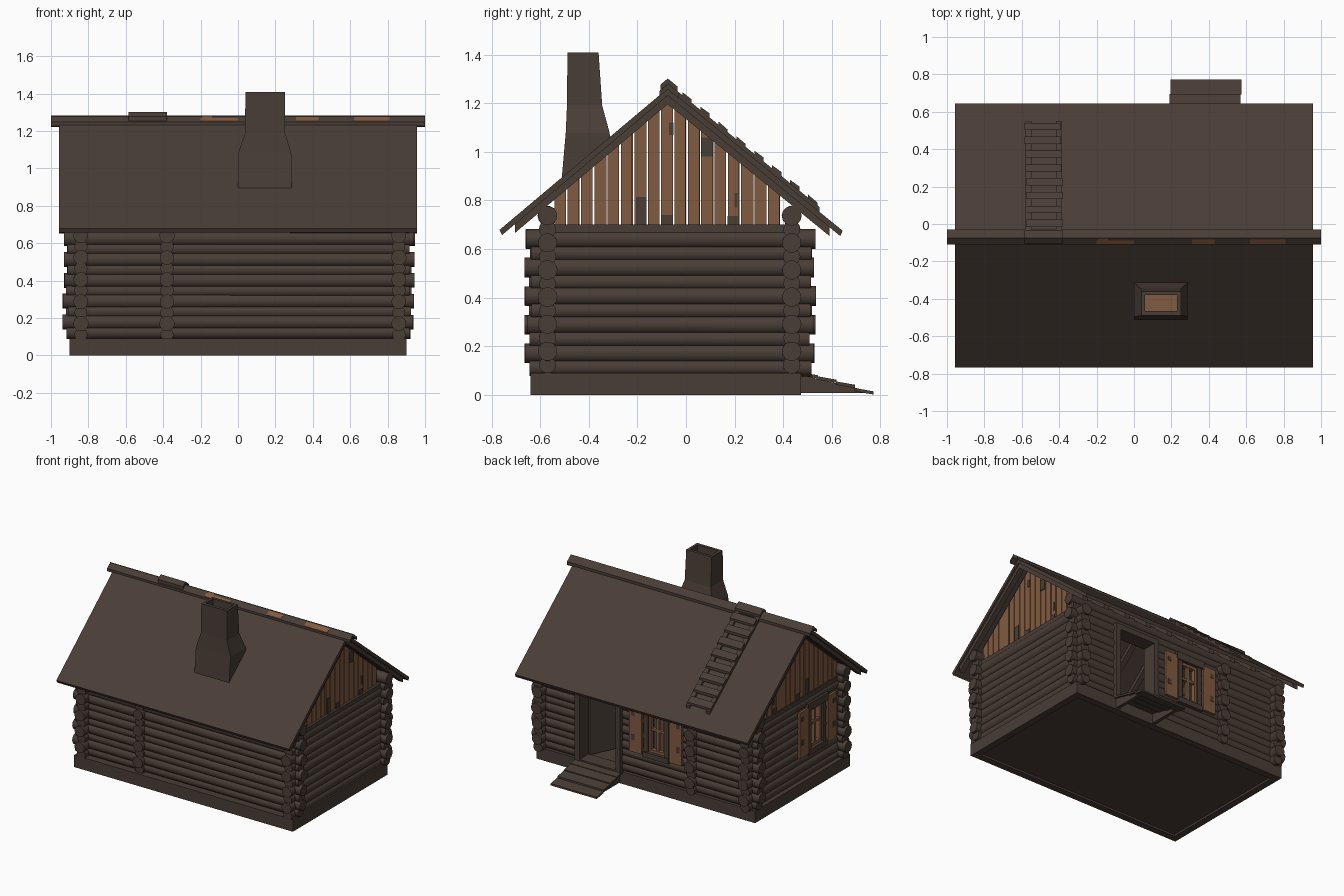
import bpy, bmesh, math, random
from mathutils import Matrix, Vector

if "Cube" in bpy.data.objects:
    bpy.data.objects.remove(bpy.data.objects["Cube"])

random.seed(4)
RY, RZ = -0.075, 1.262            # ridge line


def material(name, rgb):
    m = bpy.data.materials.new(name)
    m.diffuse_color = (*rgb, 1)
    m.use_nodes = True
    m.node_tree.nodes["Principled BSDF"].inputs["Base Color"].default_value = m.diffuse_color
    return m


DARK = material("dark weathered wood", (0.068, 0.047, 0.037))
TAN = material("bare tan wood", (0.220, 0.103, 0.051))


def finish(name, bm, mats, smooth=False):
    bmesh.ops.recalc_face_normals(bm, faces=bm.faces)
    me = bpy.data.meshes.new(name)
    bm.to_mesh(me)
    bm.free()
    for m in mats:
        me.materials.append(m)
    ob = bpy.data.objects.new(name, me)
    bpy.context.collection.objects.link(ob)
    if smooth:
        bpy.ops.object.select_all(action='DESELECT')
        ob.select_set(True)
        bpy.context.view_layer.objects.active = ob
        bpy.ops.object.shade_smooth_by_angle(angle=math.radians(40))
    return ob


def prism(bm, pts, x0, x1):
    """Extrude a (y, z) profile from x0 to x1."""
    a = [bm.verts.new((x0, y, z)) for y, z in pts]
    b = [bm.verts.new((x1, y, z)) for y, z in pts]
    bm.faces.new(a)
    bm.faces.new(b[::-1])
    for i in range(len(pts)):
        j = (i + 1) % len(pts)
        bm.faces.new((a[i], b[i], b[j], a[j]))


def box(bm, x0, x1, y0, y1, z0, z1):
    prism(bm, [(y0, z0), (y1, z0), (y1, z1), (y0, z1)], x0, x1)


def boxes(name, mat, items, matrix=None):
    bm = bmesh.new()
    for it in items:
        box(bm, *it)
    if matrix:
        bm.transform(matrix)
    return finish(name, bm, [mat])


def roof_z(y):
    return RZ - (0.842 * (RY - y) if y < RY else 0.815 * (y - RY))


def strip(bm, ya, yb, lo, hi, x0, x1):
    """Board lying along a roof slope, offset lo..hi from the roof surface."""
    prism(bm, [(ya, roof_z(ya) + lo), (yb, roof_z(yb) + lo),
               (yb, roof_z(yb) + hi), (ya, roof_z(ya) + hi)], x0, x1)


def log(bm, axis, a, b, c, z, r):
    rot = Matrix.Rotation(math.pi / 2, 4, 'Y' if axis == 'x' else 'X')
    mid = (a + b) / 2
    loc = Vector((mid, c, z) if axis == 'x' else (c, mid, z))
    bmesh.ops.create_cone(bm, cap_ends=True, segments=14, radius1=r, radius2=r * random.uniform(.95, 1.0),
                          depth=b - a, matrix=Matrix.Translation(loc) @ rot)


def log_wall(name, axis, c, lo, hi, z0, step, count, holes=()):
    """Stack of alternating thick and thin logs, split at door and window holes (a, b, z0, z1)."""
    bm = bmesh.new()
    for k in range(count):
        z, big = z0 + step * k, k % 2
        r = 0.041 if big else 0.036
        ends = 0 if big else 0.018
        start = lo + ends + random.uniform(-.006, .006)
        stop = hi - ends + random.uniform(-.006, .006)
        for a, b, h0, h1 in sorted(holes):
            if h0 < z < h1:
                log(bm, axis, start, a, c, z, r)
                start = b
        log(bm, axis, start, stop, c, z, r)
    finish(name, bm, [DARK], True)


# Foundation ring and floor
boxes("foundation", DARK, [(-.90, .90, -.64, -.59, 0, .09), (-.90, .90, .42, .473, 0, .09),
                           (-.90, -.85, -.59, .42, 0, .09), (.85, .90, -.59, .42, 0, .09)])
boxes("floor", DARK, [(-.86, .86, -.60, .43, .015, .088)])

# Log walls
WB, WL = -0.09, -0.28             # window centres on back and left walls
log_wall("front_log_wall", 'x', -.57, -.933, .94, .123, .0558, 12)
log_wall("back_log_wall", 'x', .435, -.933, .94, .123, .0558, 12,
         [(.22, .54, 0, .64), (WB - .09, WB + .09, .28, .6)])
log_wall("left_log_wall", 'y', -.84, -.66, .53, .112, .0588, 10, [(WL - .09, WL + .09, .28, .6)])
log_wall("right_log_wall", 'y', .86, -.66, .53, .112, .0588, 10)
log_wall("inner_log_wall", 'y', -.38, -.64, .51, .112, .0588, 10)
boxes("gable_sills", DARK, [(x - .03, x + .03, -.55, .42, .66, .70) for x in (-.84, .86)])

# Gable planks with slanted tops, and dark worn patches on them
for side, x in (("left", -.85), ("right", .86)):
    bm = bmesh.new()
    n, y0, y1 = 17, -.542, .392
    w = (y1 - y0) / n
    for i in range(n):
        a, b = y0 + i * w, y0 + (i + 1) * w - random.uniform(.004, .010)
        top = [(b, roof_z(b) - .065), (a, roof_z(a) - .065)]
        if a < RY < b:
            top.insert(1, (RY, RZ - .065))
        prism(bm, [(a, .695), (b, .695)] + top, x - .012, x + .012)
    finish(side + "_gable_planks", bm, [TAN])
    px = x + math.copysign(.014, x)
    boxes(side + "_gable_patches", DARK,
          [(px - .004, px + .004, *p) for p in
           ((.062, .11, .98, 1.06), (-.205, -.165, .70, .815), (-.10, -.056, .70, .74),
            (.17, .215, .70, .735), (-.07, -.052, 1.07, 1.12), (.20, .213, .77, .83))])

# Roof slabs and rafters beneath
bm = bmesh.new()
prism(bm, [(y, roof_z(y)) for y in (-.768, RY, .645)] +
      [(y, roof_z(y) - .03) for y in (.635, RY, -.757)], -.957, .957)
finish("roof", bm, [DARK])
bm = bmesh.new()
for i in range(11):
    x = -.925 + i * .185
    strip(bm, -.705, RY, -.066, -.028, x - .02, x + .02)
    strip(bm, RY, .59, -.066, -.028, x - .02, x + .02)
finish("rafters", bm, [DARK])

# Ridge cap boards with bare patches
bm = bmesh.new()
strip(bm, -.11, RY, -.005, .016, -1, 1)
strip(bm, RY, -.03, -.005, .02, -1, 1)
finish("ridge_boards", bm, [DARK])
bm = bmesh.new()
for a, b, y in ((-.19, -.14, -.095), (-.2, 0, -.106), (.31, .43, -.1), (.62, .81, -.1)):
    strip(bm, -.108, y + .018, .014, .019, a, b)
finish("ridge_patches", bm, [TAN])

# Roof ladder on the back slope, hooked over the ridge
bm = bmesh.new()
for x in (-.565, -.40):
    strip(bm, RY, .55, 0, .02, x - .016, x + .016)
for i in range(8):
    y = -.015 + i * .074
    j, t = random.uniform(-.008, .008), random.uniform(.0, .008)
    prism(bm, [(y, roof_z(y) + .018), (y + .038, roof_z(y + .038) + .016),
               (y + .038, roof_z(y + .038) + .030 + t), (y, roof_z(y) + .033)], -.58 + j, -.385 + j)
strip(bm, -.105, RY, .014, .04, -.585, -.38)
strip(bm, RY, -.035, .014, .04, -.585, -.38)
finish("roof_ladder", bm, [DARK])

# Chimney: flared base cut along the roof slope, straight stack, recessed top
bm = bmesh.new()
rings = []
for x0, x1, y0, y1, z in ((0, .285, -.512, -.31, None), (0, .285, -.495, -.315, 1.08),
                          (.037, .252, -.49, -.345, 1.19), (.04, .25, -.488, -.36, 1.41),
                          (.06, .23, -.465, -.38, 1.41), (.06, .23, -.465, -.38, 1.33)):
    za, zb = (z, z) if z else (roof_z(y0) - .008, roof_z(y1) - .02)
    rings.append([bm.verts.new(p) for p in ((x0, y0, za), (x1, y0, za), (x1, y1, zb), (x0, y1, zb))])
for r, s in zip(rings, rings[1:]):
    for i in range(4):
        j = (i + 1) % 4
        bm.faces.new((r[i], r[j], s[j], s[i]))
bm.faces.new(rings[0])
bm.faces.new(rings[-1]).material_index = 1
finish("chimney", bm, [DARK, TAN])

# Shuttered windows, built in wall coordinates (along, outward, up)
for side, c, mtx in (("back", WB, Matrix.Translation((0, .435, 0))),
                     ("left", WL, Matrix.Translation((-.84, 0, 0)) @ Matrix.Rotation(math.pi / 2, 4, 'Z'))):
    sash = [(c - .010, c + .010, .005, .028, .3, .585), (c - .065, c + .065, .005, .028, .455, .473),
            (c - .065, c + .065, .0, .032, .295, .315), (c - .065, c + .065, .0, .032, .565, .585)]
    frame, sh, pa = [], [], []
    for s in (-1, 1):
        u, m = c + s * .085, c + s * .165
        sash.append((c + s * .06 - .009, c + s * .06 + .009, 0, .032, .295, .585))
        frame.append((u - .017, u + .017, -.035, .045, .26, .62))
        sh.append((m - .052, m + .052, .036, .054, .27, .61))
        pa += [(m + s * .02 - .014, m + s * .02 + .014, .053, .057, z, z + h)
               for z, h in ((.54, .03), (.36, .04))]
    frame += [(c - .105, c + .105, -.035, .055, .255, .295), (c - .12, c + .12, -.035, .055, .585, .64)]
    boxes(side + "_window_sash", TAN, sash, mtx)
    boxes(side + "_window_frame", DARK, frame, mtx)
    boxes(side + "_shutters", TAN, sh, mtx)
    boxes(side + "_shutter_patches", DARK, pa, mtx)

# Door frame and door standing open inwards
boxes("door_frame", DARK, [(.195, .235, .385, .495, .085, .66), (.53, .57, .385, .495, .085, .66),
                           (.195, .57, .385, .495, .62, .66), (.235, .53, .385, .495, .085, .10)])
boxes("door", DARK, [(-.29, 0, -.012, .012, .10, .62)],
      Matrix.Translation((.525, .39, 0)) @ Matrix.Rotation(math.radians(65), 4, 'Z'))

# Entrance steps: sloping side pieces and overlapping treads
bm = bmesh.new()
for x in (.21, .53):
    prism(bm, [(.46, .008), (.74, .008), (.74, .018), (.46, .085)], x, x + .025)
for i in range(4):
    y, z = .465 + i * .076, (.080, .062, .041, .014)[i]
    j = random.uniform(-.006, .006)
    prism(bm, [(y, z), (y + .079, z - .013), (y + .079, z), (y, z + .014)], .19 + j, .57 + j)
finish("entrance_steps", bm, [DARK])
